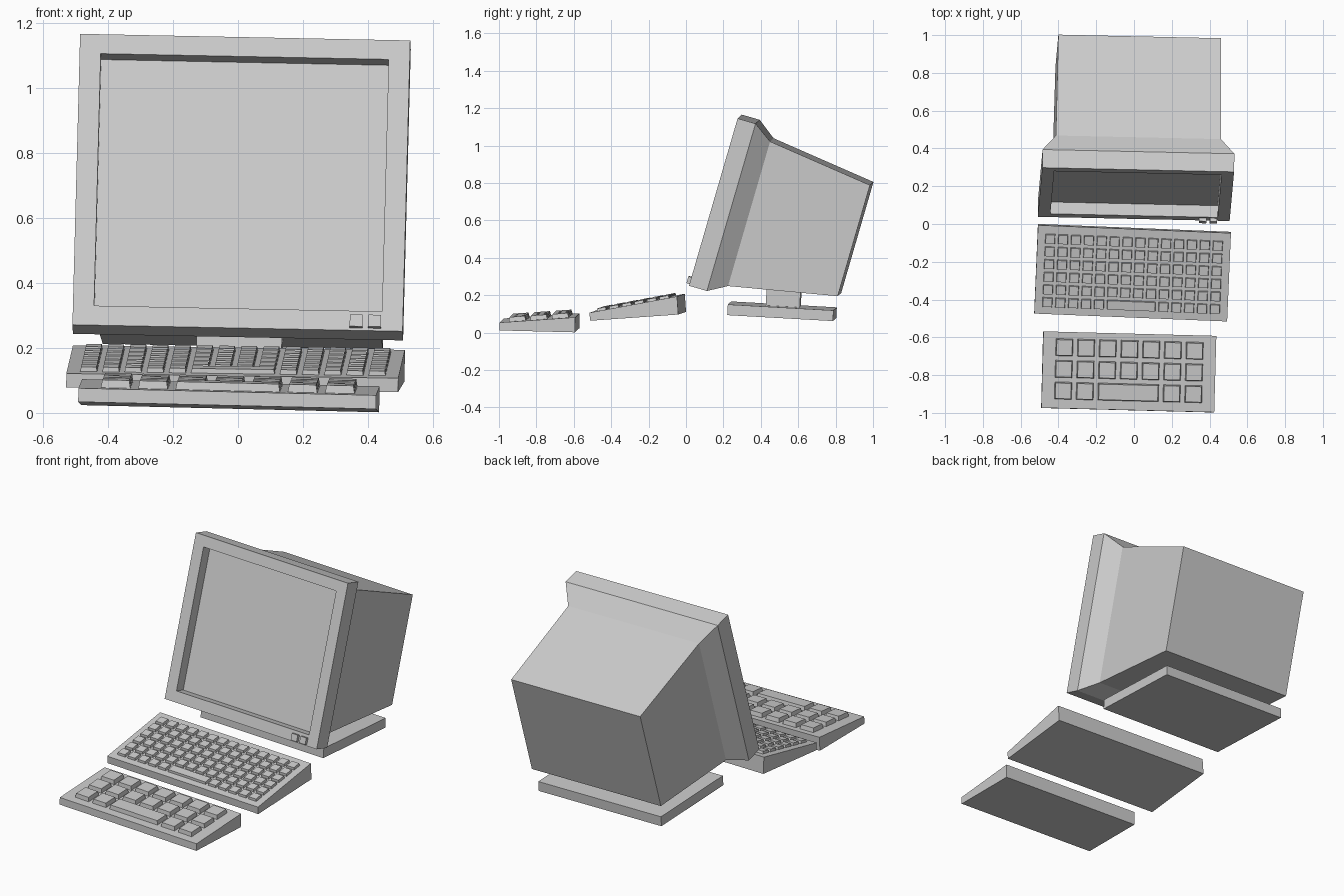
import bpy, bmesh, math
from mathutils import Matrix, Vector

if "Cube" in bpy.data.objects:
    bpy.data.objects.remove(bpy.data.objects["Cube"])

grey = bpy.data.materials.new("light_grey_plastic")
grey.diffuse_color = (0.6, 0.6, 0.6, 1)
grey.use_nodes = True
grey.node_tree.nodes["Principled BSDF"].inputs["Base Color"].default_value = grey.diffuse_color


def frame(origin, right, back):
    """Matrix of a part that sits slightly rolled and turned."""
    ex = Vector(right).normalized()
    ey = Vector(back)
    ey = (ey - ex * ey.dot(ex)).normalized()
    ez = ex.cross(ey)
    m = Matrix((ex, ey, ez)).transposed().to_4x4()
    m.translation = Vector(origin)
    return m


def finish(name, bm, matrix):
    bmesh.ops.recalc_face_normals(bm, faces=bm.faces)
    mesh = bpy.data.meshes.new(name)
    bm.to_mesh(mesh)
    bm.free()
    mesh.materials.append(grey)
    obj = bpy.data.objects.new(name, mesh)
    bpy.context.collection.objects.link(obj)
    obj.matrix_world = matrix
    return obj


def loft(bm, rings):
    """Skin a run of four-point rings and cap both ends."""
    vs = [[bm.verts.new(p) for p in ring] for ring in rings]
    for a, b in zip(vs, vs[1:]):
        for i in range(4):
            j = (i + 1) % 4
            bm.faces.new((a[i], a[j], b[j], b[i]))
    bm.faces.new(vs[0])
    bm.faces.new(vs[-1])


def rect_xz(x0, x1, z0, z1, y):
    return [(x0, y, z0), (x1, y, z0), (x1, y, z1), (x0, y, z1)]


def box(name, x0, x1, y0, y1, z0, z1, matrix):
    bm = bmesh.new()
    loft(bm, [rect_xz(x0, x1, z0, z1, y0), rect_xz(x0, x1, z0, z1, y1)])
    return finish(name, bm, matrix)


# Monitor: recessed screen, bezel, chamfer and tapering back in one shell
mon = frame((-0.0015, 0.027, 0.261), (1, -0.022, -0.02), (0.0155, 0.9605, -0.2796))
sections = [  # half width, bottom, top, depth
    (0.443, 0.0625, 0.870, 0.065),
    (0.443, 0.0625, 0.870, 0.0),
    (0.508, 0.0, 0.932, 0.0),
    (0.508, 0.0, 0.932, 0.10),
    (0.437, 0.055, 0.860, 0.20),
    (0.431, 0.167, 0.785, 0.778),
]
bm = bmesh.new()
loft(bm, [rect_xz(-w, w, b, t, d) for w, b, t, d in sections])
finish("monitor_case", bm, mon)

# Bezel buttons
for i, x in enumerate((0.345, 0.402)):
    box(f"bezel_button_{i + 1}", x, x + 0.039, -0.018, 0.005, 0.008, 0.046, mon)

# Stand: neck and flat foot
stand = frame((0.004, 0.515, 0.143), (1, -0.022, -0.02), (0.022, 0.998, -0.056))
box("stand_neck", -0.131, 0.131, -0.086, 0.096, -0.02, 0.105, stand)
box("stand_foot", -0.41, 0.41, -0.283, 0.283, -0.057, 0.0, stand)


def keyboard(name, matrix, width, length, h_front, h_back, cols, rows,
             pitch, size, first_row, key_h, bar):
    """Wedge body with a grid of tapered keys; bar = columns under the space bar."""
    w = width / 2
    bm = bmesh.new()
    loft(bm, [rect_xz(-w, w, 0, h_front, 0), rect_xz(-w, w, 0, h_back, length)])
    finish(name + "_body", bm, matrix)

    slope = math.atan2(h_back - h_front, length)
    deck = matrix @ Matrix.Translation((0, 0, h_front)) @ Matrix.Rotation(slope, 4, 'X')
    bm = bmesh.new()

    def key(x, y, sx):
        rings = []
        for z, inset in ((-0.003, 0), (key_h, key_h * 0.2)):
            a, b = sx / 2 - inset, size / 2 - inset
            rings.append([(x - a, y - b, z), (x + a, y - b, z),
                          (x + a, y + b, z), (x - a, y + b, z)])
        loft(bm, rings)

    for r in range(rows):
        for c in range(cols):
            if r == 0 and c in bar:
                continue
            key((c - (cols - 1) / 2) * pitch, first_row + r * pitch, size)
    key(0, first_row, (len(bar) - 1) * pitch + size)
    finish(name + "_keys", bm, deck)


# Large keyboard with small keys, next to the monitor
keyboard("rear_keyboard",
         frame((-0.018, -0.492, 0.071), (1, -0.041, -0.014), (0.043, 0.996, 0.07)),
         1.022, 0.473, 0.043, 0.097, 14, 6, 0.0683, 0.053, 0.064, 0.014, range(5, 9))

# Small keyboard with large keys, in front
keyboard("front_keyboard",
         frame((-0.034, -0.986, 0.023), (1, -0.026, -0.024), (0.026, 0.999, -0.025)),
         0.916, 0.404, 0.042, 0.080, 7, 3, 0.115, 0.092, 0.094, 0.024, range(2, 5))
